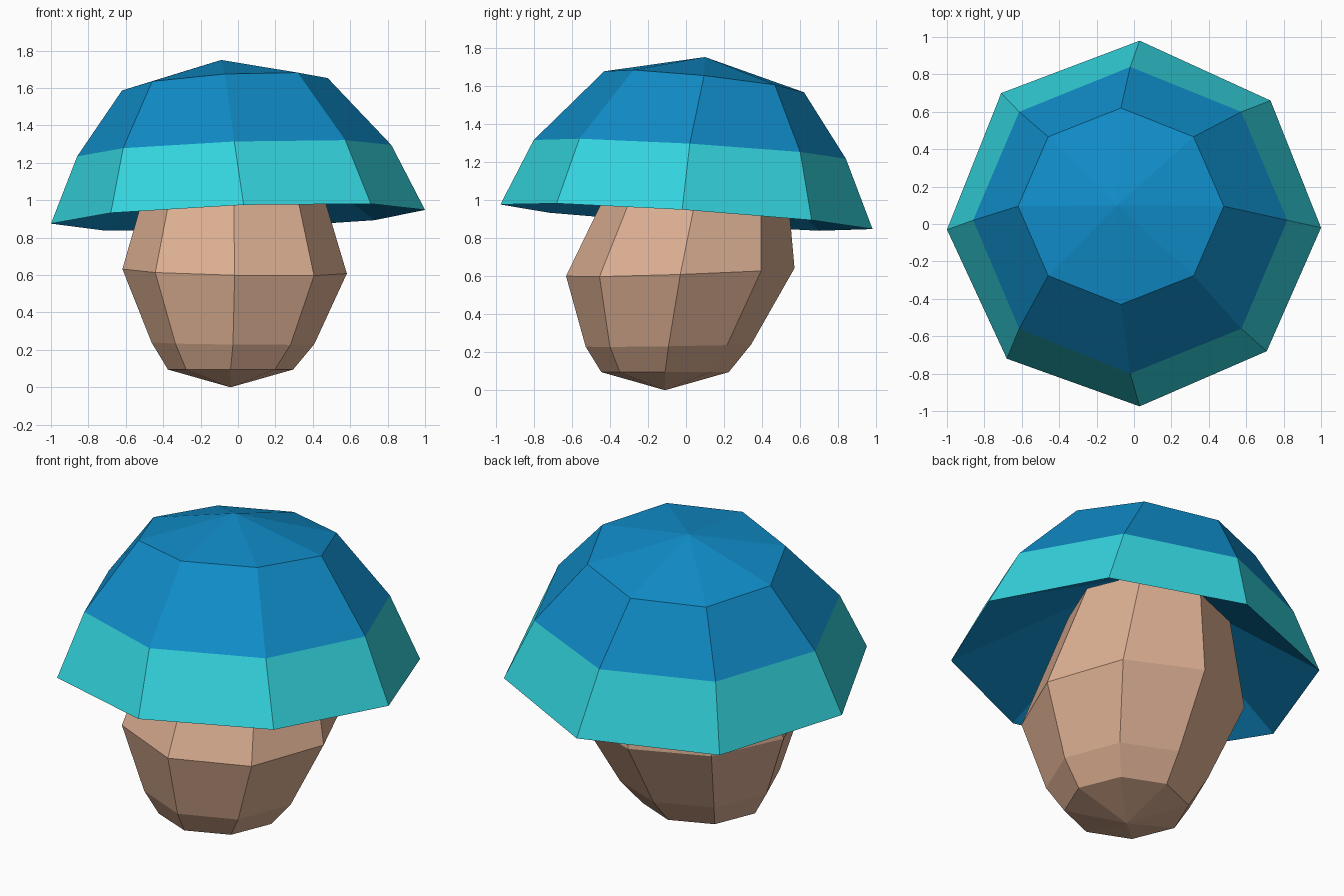
import bpy, bmesh, math

if "Cube" in bpy.data.objects:
    bpy.data.objects.remove(bpy.data.objects["Cube"])

def material(name, rgb):
    m = bpy.data.materials.new(name)
    m.diffuse_color = (*rgb, 1)
    m.use_nodes = True
    m.node_tree.nodes["Principled BSDF"].inputs["Base Color"].default_value = m.diffuse_color
    return m

teal = material("teal", (0.034, 0.66, 0.73))
blue = material("blue", (0.005, 0.26, 0.57))
tan = material("tan", (0.72, 0.43, 0.29))

def octagon(cx, cy, rx, ry, z, sx=0.0, sy=0.0):
    """Eight points around a centre, lying on a plane with slopes sx, sy."""
    pts = []
    for i in range(8):
        a = i * math.pi / 4
        dx, dy = rx * math.cos(a), ry * math.sin(a)
        pts.append((cx + dx, cy + dy, z + sx * dx + sy * dy))
    return pts

def loft(name, bottom, rings, top, mats, band_mats):
    """Skin stacked rings; close both ends with a fan to a point.
    band_mats: material index for bottom fan, each band, top fan."""
    bm = bmesh.new()
    rows = [[bm.verts.new(p) for p in r] for r in rings]
    low, high = bm.verts.new(bottom), bm.verts.new(top)
    for i in range(8):
        j = (i + 1) % 8
        faces = [bm.faces.new((low, rows[0][j], rows[0][i]))]
        for a, b in zip(rows, rows[1:]):
            faces.append(bm.faces.new((a[i], a[j], b[j], b[i])))
        faces.append(bm.faces.new((high, rows[-1][i], rows[-1][j])))
        for f, m in zip(faces, band_mats):
            f.material_index = m
    bmesh.ops.recalc_face_normals(bm, faces=bm.faces[:])
    me = bpy.data.meshes.new(name)
    bm.to_mesh(me)
    bm.free()
    for m in mats:
        me.materials.append(m)
    ob = bpy.data.objects.new(name, me)
    bpy.context.collection.objects.link(ob)
    return ob

# Cap: tilted hand-shaped rim, teal band, blue dome, hollow conical underside
rim_xy = [(1.0, -0.02), (0.73, 0.66), (0.03, 0.98), (-0.71, 0.70),
          (-1.0, -0.03), (-0.68, -0.72), (0.03, -0.975), (0.71, -0.68)]
rim = [(x, y, 0.91 + 0.037 * x - 0.066 * y) for x, y in rim_xy]
loft("mushroom_cap", (-0.02, 0.03, 1.46),
     [rim,
      octagon(-0.02, 0.02, 0.84, 0.82, 1.265, 0.036, -0.06),
      octagon(-0.07, 0.095, 0.55, 0.525, 1.62, 0.06, -0.105)],
     (-0.09, 0.10, 1.75), [blue, teal], [0, 1, 0, 0])

# Stem: leaning barrel that narrows up into the cap
loft("mushroom_stem", (-0.04, -0.11, 0),
     [octagon(-0.04, -0.11, 0.335, 0.335, 0.095),
      octagon(-0.027, -0.092, 0.435, 0.435, 0.235, -0.01, 0.015),
      octagon(-0.018, -0.03, 0.6, 0.6, 0.62, -0.02, 0.035),
      octagon(-0.025, 0.09, 0.43, 0.43, 1.2)],
     (-0.025, 0.09, 1.22), [tan], [0] * 5)
